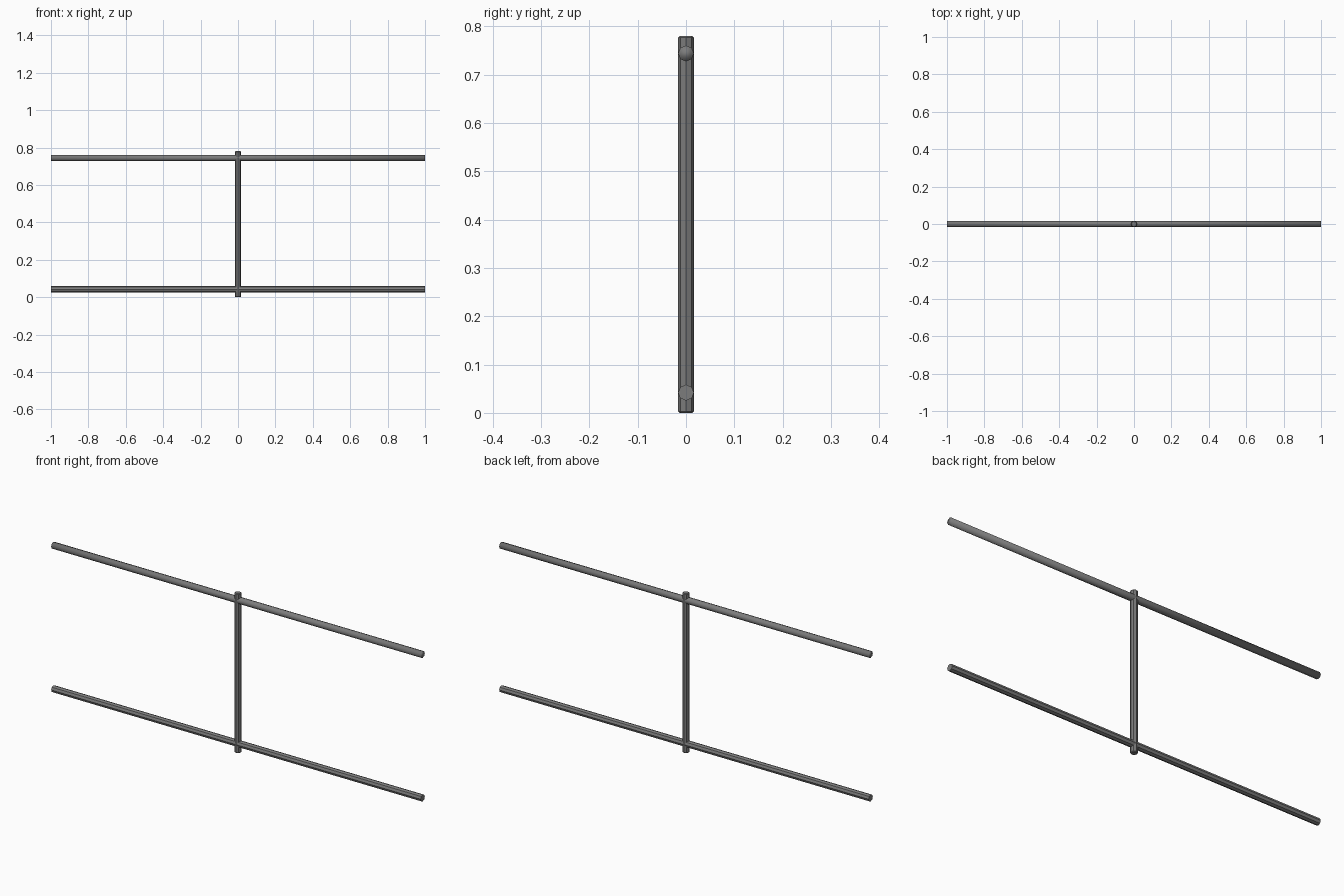
import bpy, math
from mathutils import Matrix

if "Cube" in bpy.data.objects:
    bpy.data.objects.remove(bpy.data.objects["Cube"])

R = 0.0165      # tube radius
TOP = 0.78      # post height

grey = bpy.data.materials.new("dark grey metal")
grey.diffuse_color = (0.2, 0.2, 0.2, 1)
grey.use_nodes = True
grey.node_tree.nodes["Principled BSDF"].inputs["Base Color"].default_value = grey.diffuse_color


def tube(name, length, centre, along_x=False, smooth=False):
    """Eight-sided capped tube with a corner pointing to each axis."""
    bpy.ops.mesh.primitive_cylinder_add(vertices=8, radius=R, depth=length)
    ob = bpy.context.object
    ob.name = name
    if along_x:
        ob.data.transform(Matrix.Rotation(math.pi / 2, 4, 'Y'))
    ob.location = centre
    ob.data.materials.append(grey)
    for p in ob.data.polygons:
        p.use_smooth = smooth
    return ob


# Upright post with slightly chamfered ends
post = tube("post", TOP, (0, 0, TOP / 2))
bev = post.modifiers.new("chamfer", 'BEVEL')
bev.width = 0.003
bev.segments = 1
bev.limit_method = 'ANGLE'
bev.angle_limit = math.radians(60)

# Two long horizontal rails
tube("lower_rail", 2.0, (0, 0, 0.042), along_x=True)
tube("upper_rail", 2.0, (0, 0, 0.744), along_x=True, smooth=True)
